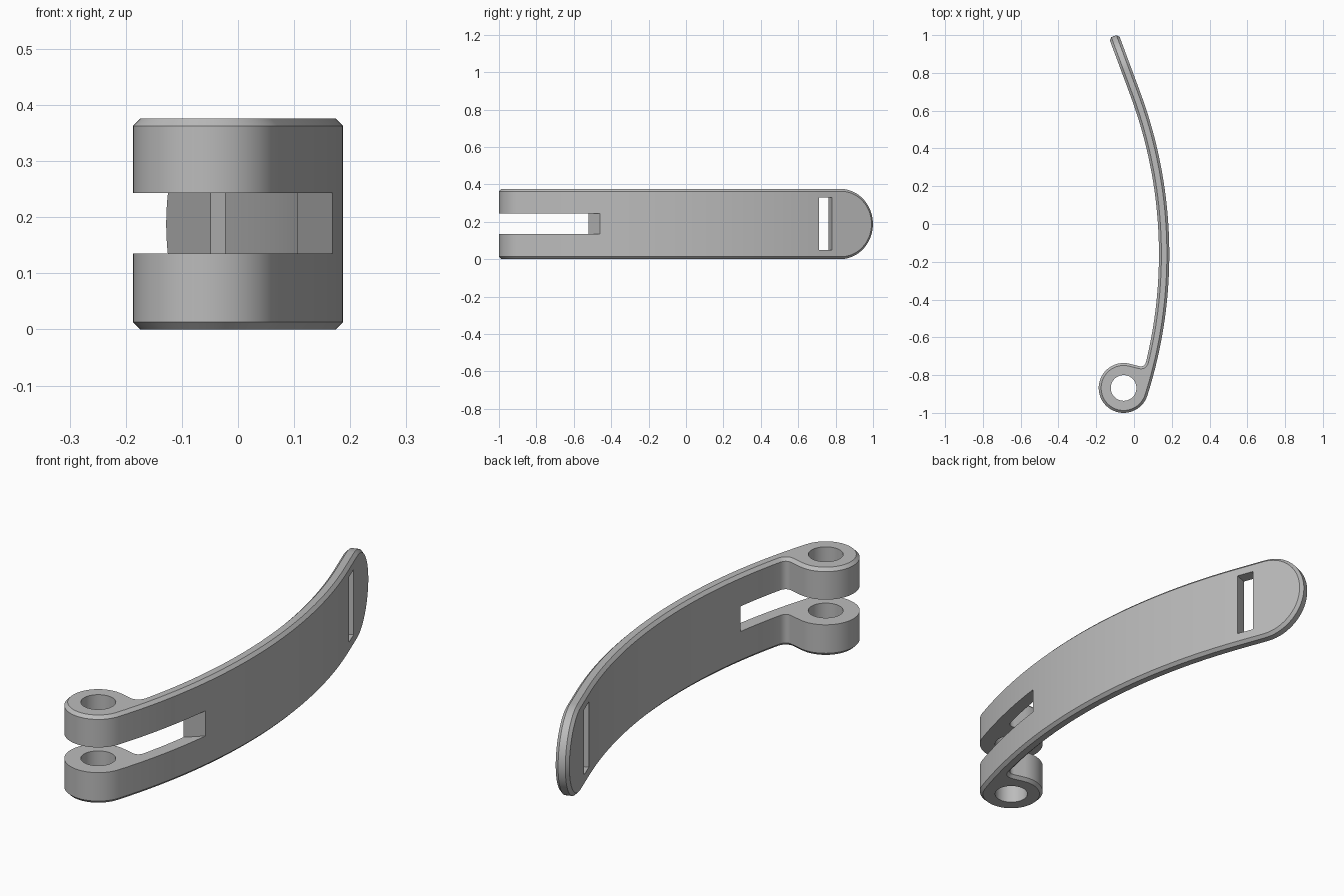
import bpy, bmesh
from math import sin, cos, asin, pi, radians
from mathutils import Vector

if "Cube" in bpy.data.objects:
    bpy.data.objects.remove(bpy.data.objects["Cube"], do_unlink=True)

HEIGHT = 0.376
RAD = HEIGHT / 2              # rounded tip radius
R_OUT, THICK = 2.466, 0.055   # arm curve and thickness
R_IN = R_OUT - THICK
ARC = Vector((0.187 - R_OUT, -0.16))
EYE = Vector((-0.055, -0.868))
R_EYE, R_PIN = 0.132, 0.068
UP = Vector((0, 0, 1))


def arc(center, r, a0, a1, n):
    return [center + r * Vector((cos(a0 + (a1 - a0) * i / n), sin(a0 + (a1 - a0) * i / n)))
            for i in range(n + 1)]


def prism(name, pts, lo, hi, origin=(0, 0, 0), u=Vector((1, 0, 0)), v=Vector((0, 1, 0))):
    """Closed prism of a flat outline in the u, v plane, from lo to hi along u x v."""
    bm = bmesh.new()
    w = u.cross(v)
    o = Vector(origin)
    ends = [[bm.verts.new(o + u * p[0] + v * p[1] + w * d) for p in pts] for d in (lo, hi)]
    bm.faces.new(ends[0])
    bm.faces.new(ends[1])
    for i in range(len(pts)):
        j = (i + 1) % len(pts)
        bm.faces.new((ends[0][i], ends[0][j], ends[1][j], ends[1][i]))
    bmesh.ops.recalc_face_normals(bm, faces=bm.faces)
    mesh = bpy.data.meshes.new(name)
    bm.to_mesh(mesh)
    bm.free()
    obj = bpy.data.objects.new(name, mesh)
    bpy.context.collection.objects.link(obj)
    return obj


def apply(obj, mod):
    bpy.context.view_layer.objects.active = obj
    bpy.ops.object.modifier_apply(modifier=mod.name)


def boolean(obj, cutter, operation="DIFFERENCE"):
    cutter.hide_render = True
    mod = obj.modifiers.new("cut", "BOOLEAN")
    mod.operation, mod.solver, mod.object = operation, "EXACT", cutter
    apply(obj, mod)
    bpy.data.objects.remove(cutter, do_unlink=True)


# Plan outline: outer curve, hinge eye, fillet, inner curve, straight tip
top_a = asin(0.86 / R_OUT)
join_a = asin((EYE.y - ARC.y) / (R_OUT - R_EYE))
tangent = Vector((-sin(top_a), cos(top_a)))
tip_start = ARC + R_OUT * Vector((cos(top_a), sin(top_a)))
tip_len = 0.304 / cos(top_a)

outer = arc(ARC, R_OUT, top_a, join_a, 40)
eye = arc(EYE, R_EYE, join_a, radians(76) - 2 * pi, 48)[1:]
inner = arc(ARC, R_IN, asin(-0.57 / R_IN), top_a, 36)
f0, f1, f2 = Vector((0.025, -0.752)), Vector((0.055, -0.76)), inner[0]
fillet = [f0 * (1 - t) ** 2 + f1 * 2 * t * (1 - t) + f2 * t * t
          for t in [i / 10 for i in range(10)]]
beyond = tangent * (tip_len + 0.2)
outline = [outer[0] + beyond] + outer + eye + fillet + inner + [inner[-1] + beyond]
lever = prism("curved_lever", outline, -0.2, HEIGHT + 0.2)

# Side outline with the rounded tip
along = Vector((tangent.x, tangent.y, 0))
start = (tip_start.x, tip_start.y, 0)
side = arc(Vector((tip_len - RAD, RAD)), RAD, -pi / 2, pi / 2, 48)
side = [(-3, 0)] + side + [(-3, HEIGHT)]
boolean(lever, prism("side_trim", side, -2, 2, start, along, UP), "INTERSECT")

# Chamfered rim
bevel = lever.modifiers.new("chamfer", "BEVEL")
bevel.width, bevel.segments = 0.013, 1
bevel.limit_method, bevel.angle_limit = "ANGLE", radians(40)
bevel.use_clamp_overlap = False
apply(lever, bevel)

# Fork slot, pin hole and strap slot
fork = [(-0.4, -1.2), (0.4, -1.2), (0.4, -0.243), (0.1, -0.525), (-0.4, -0.525)]
boolean(lever, prism("fork_cutter", fork, 0.135, 0.243))
boolean(lever, prism("pin_cutter", arc(EYE, R_PIN, 0, 2 * pi, 48)[:-1], -0.1, 0.5))
strap = [(0.011, 0.05), (0.086, 0.05), (0.086, 0.33), (0.011, 0.33)]
boolean(lever, prism("strap_cutter", strap, -0.3, 0.3, start, along, UP))

# Colour and shading
grey = bpy.data.materials.new("plain_grey")
grey.use_nodes = True
colour = (0.5, 0.5, 0.5, 1)
grey.diffuse_color = colour
grey.node_tree.nodes["Principled BSDF"].inputs["Base Color"].default_value = colour
lever.data.materials.clear()
lever.data.materials.append(grey)
for face in lever.data.polygons:
    face.material_index = 0

bpy.ops.object.select_all(action="DESELECT")
lever.select_set(True)
bpy.context.view_layer.objects.active = lever
bpy.ops.object.shade_smooth_by_angle(angle=radians(30))
